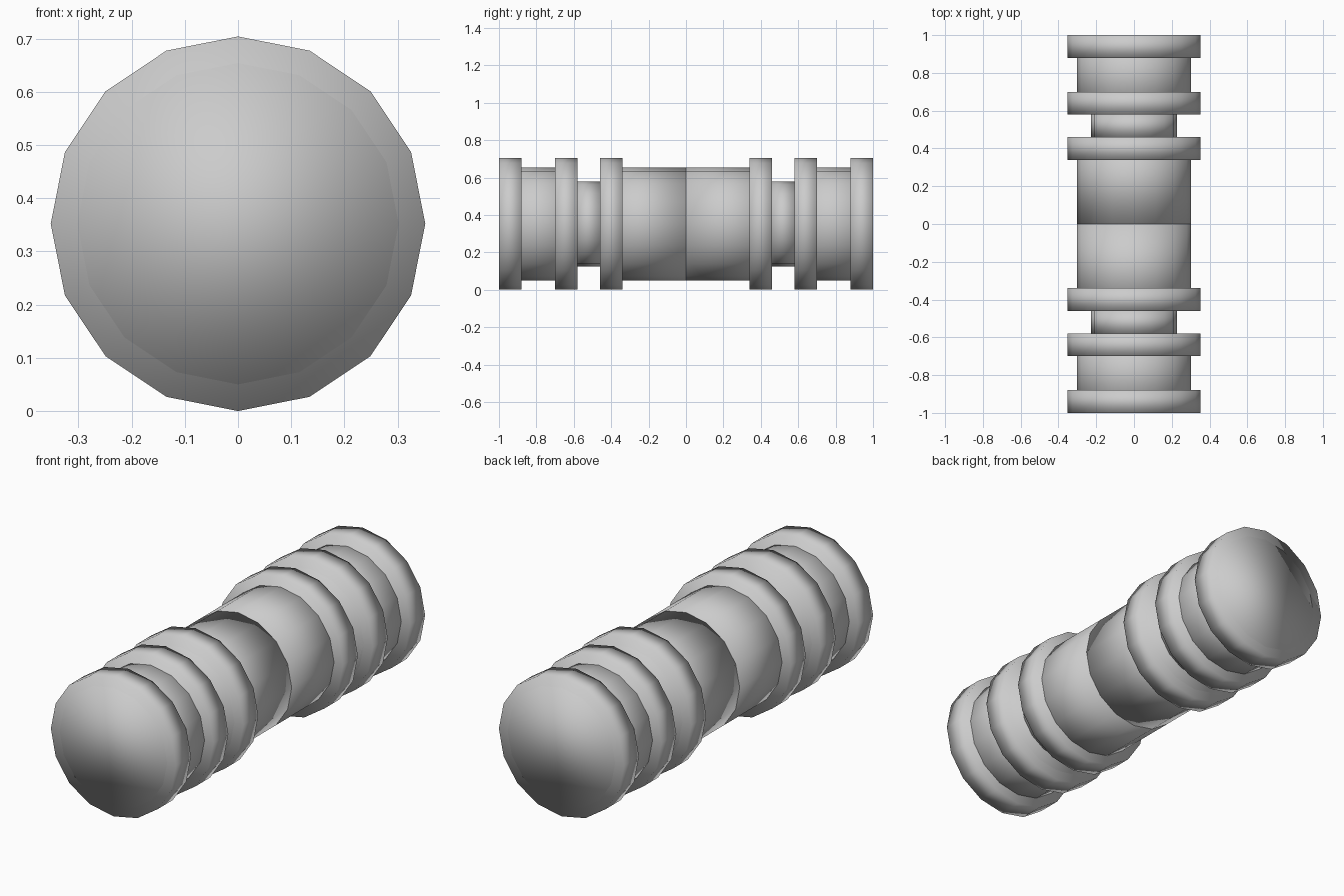
import bpy
from math import pi

if "Cube" in bpy.data.objects:
    bpy.data.objects.remove(bpy.data.objects["Cube"])

SIDES = 16
R_RING, R_BODY, R_CORE = 0.352, 0.302, 0.228
CZ = R_RING  # axis height


def drum(name, y0, y1, radius):
    """Smooth 16-sided capped cylinder lying along y, one vertex at the top."""
    bpy.ops.mesh.primitive_cylinder_add(
        vertices=SIDES, radius=radius, depth=abs(y1 - y0),
        location=(0, (y0 + y1) / 2, CZ), rotation=(pi / 2, 0, 0))
    ob = bpy.context.object
    ob.name = name
    bpy.ops.object.transform_apply(location=True, rotation=True, scale=True)
    bpy.ops.object.shade_smooth()
    return ob


for side, s in (("front", -1), ("back", 1)):
    # main barrel, split by the groove
    drum(f"{side}_inner_barrel", 0, s * 0.46, R_BODY)
    drum(f"{side}_outer_barrel", s * 0.58, s * 1.0005, R_BODY)
    # narrow neck at the bottom of the groove
    drum(f"{side}_neck", s * 0.46, s * 0.58, R_CORE)
    # raised collars
    for i, y in enumerate((0.34, 0.58, 0.88)):
        drum(f"{side}_collar_{i + 1}", s * y, s * (y + 0.12), R_RING)
